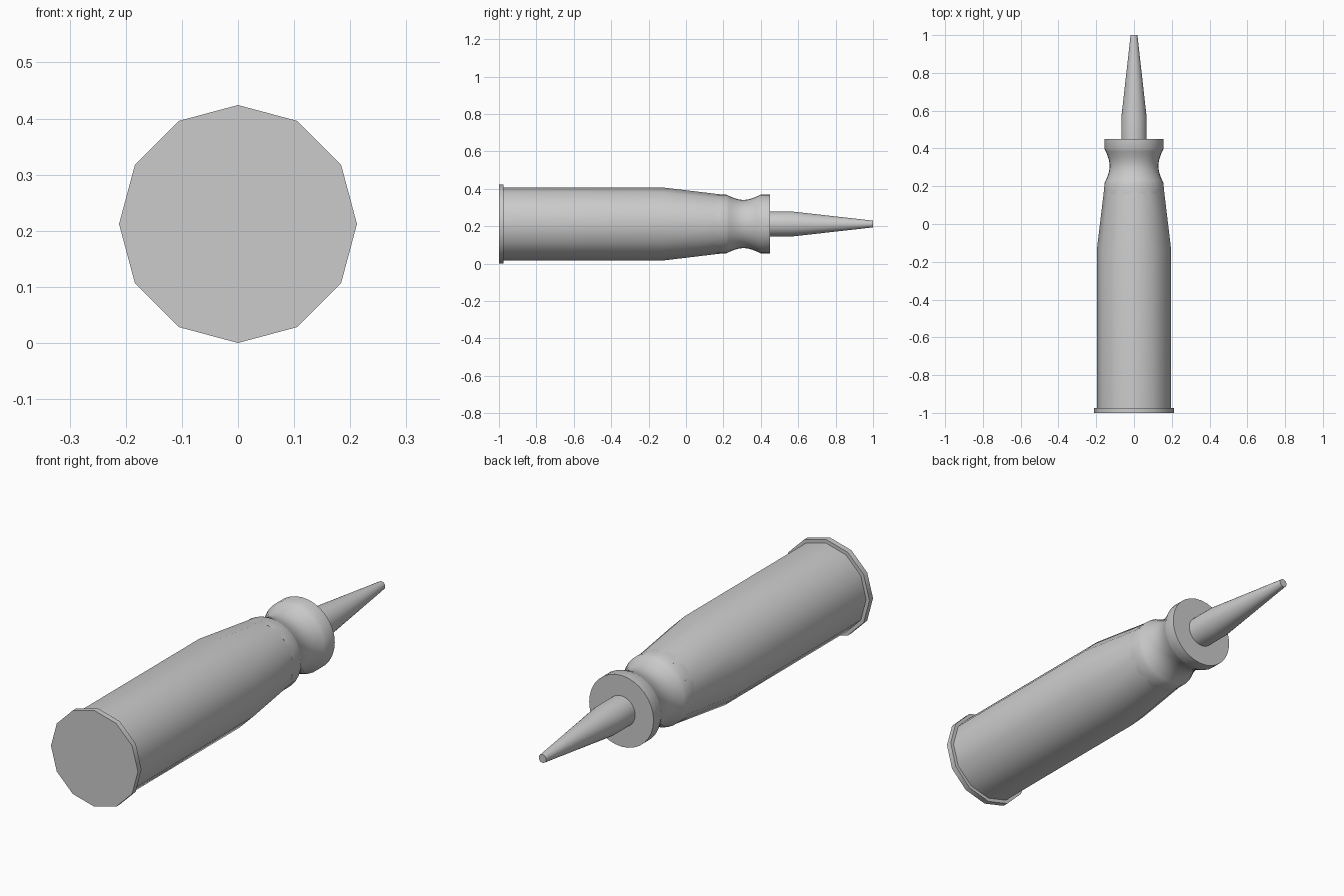
import bpy, bmesh, math

if "Cube" in bpy.data.objects:
    bpy.data.objects.remove(bpy.data.objects["Cube"])

AXIS_Z = 0.212


def revolve(name, profile, sides, smooth_deg=40):
    """Closed solid of revolution about the y axis; profile is (y, radius)."""
    bm = bmesh.new()
    rings = []
    for y, r in profile:
        rings.append([bm.verts.new((r * math.cos(2 * math.pi * i / sides), y,
                                    AXIS_Z + r * math.sin(2 * math.pi * i / sides)))
                      for i in range(sides)])
    for a, b in zip(rings, rings[1:]):
        for i in range(sides):
            j = (i + 1) % sides
            bm.faces.new((a[i], a[j], b[j], b[i]))
    bm.faces.new(rings[0])
    bm.faces.new(rings[-1])
    bmesh.ops.recalc_face_normals(bm, faces=bm.faces)
    mesh = bpy.data.meshes.new(name)
    bm.to_mesh(mesh)
    bm.free()
    obj = bpy.data.objects.new(name, mesh)
    bpy.context.collection.objects.link(obj)
    bpy.ops.object.select_all(action='DESELECT')
    obj.select_set(True)
    bpy.context.view_layer.objects.active = obj
    bpy.ops.object.shade_smooth_by_angle(angle=math.radians(smooth_deg))
    return obj


# Twelve-sided case with its base rim and tapered shoulder
revolve("case", [(-1.0, 0.212), (-0.975, 0.212), (-0.975, 0.196),
                 (-0.13, 0.196), (0.17, 0.160), (0.20, 0.157)], 12)

# Round collar with a concave waist and a flange at the front
waist = []
for i in range(13):
    t = i / 12
    waist.append((0.215 + 0.185 * t, 0.157 - 0.028 * math.sin(math.pi * t)))
revolve("collar", [(0.16, 0.157)] + waist + [(0.45, 0.157)], 32)

# Slim pointed tip
revolve("tip", [(0.44, 0.067), (0.565, 0.067), (1.0, 0.018)], 32)
